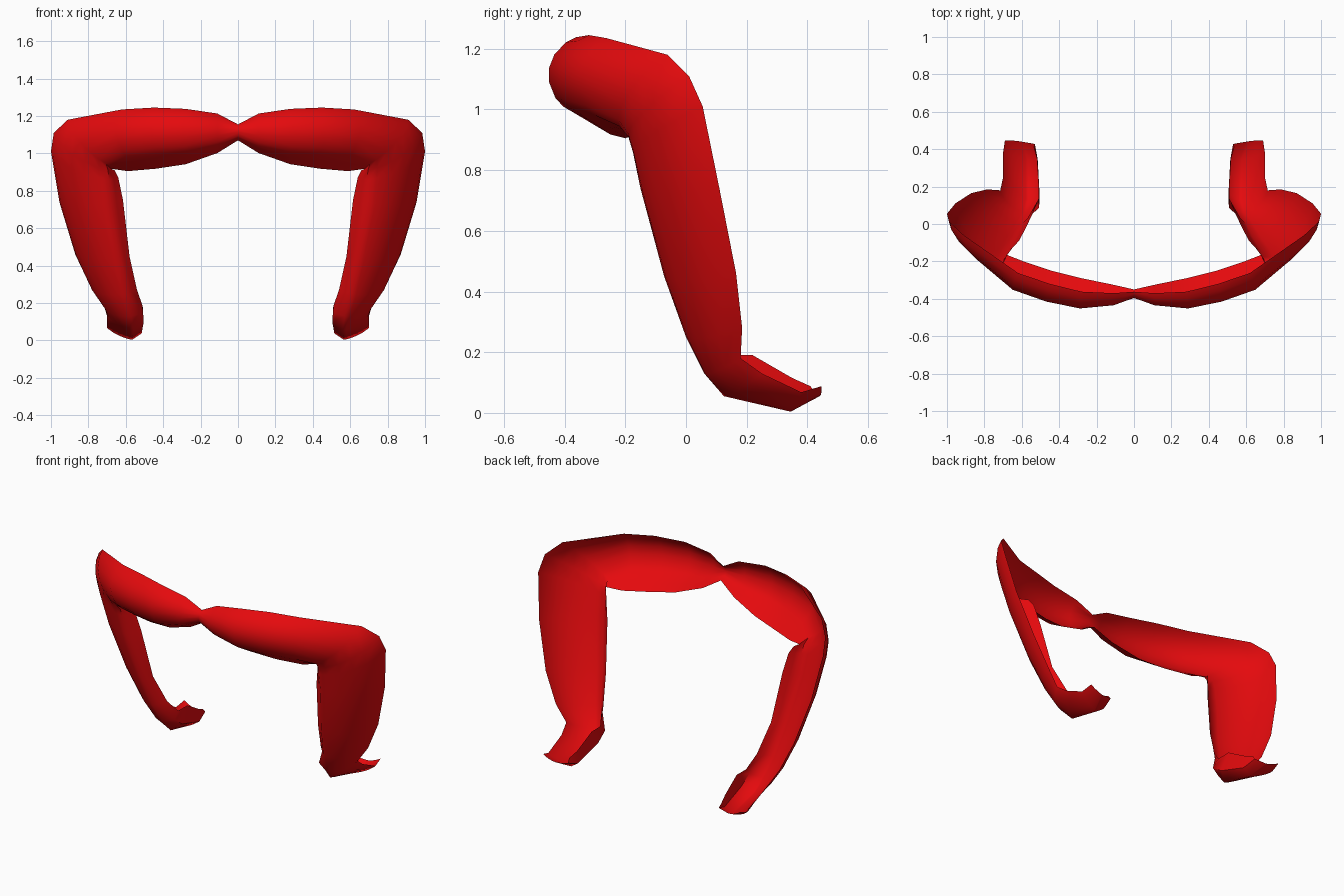
import bpy, bmesh
from mathutils import Vector

if "Cube" in bpy.data.objects:
    bpy.data.objects.remove(bpy.data.objects["Cube"])

red = bpy.data.materials.new("red")
red.diffuse_color = (0.78, 0.003, 0.004, 1)
red.use_nodes = True
red.node_tree.nodes["Principled BSDF"].inputs["Base Color"].default_value = red.diffuse_color

# Stations along the right half: outer edge, lower crease, inner free edge
stations = [
    ((0, -.362, 1.155), (0, -.385, 1.085), (0, -.35, 1.07)),
    ((.11, -.37, 1.213), (.11, -.395, 1.04), (.11, -.325, 1.002)),
    ((.28, -.362, 1.238), (.28, -.405, 1.01), (.28, -.29, .942)),
    ((.45, -.32, 1.245), (.44, -.37, 1.0), (.44, -.25, .918)),
    ((.62, -.262, 1.235), (.60, -.31, .985), (.59, -.20, .905)),
    ((.91, -.06, 1.18), (.705, -.22, .945), (.68, -.165, .918)),
    ((.985, .01, 1.11), (.695, -.19, .91), (.66, -.14, .91)),
    ((1.0, .055, 1.01), (.69, -.175, .86), (.64, -.115, .87)),
    ((.955, .11, .74), (.685, -.15, .74), (.615, -.09, .75)),
    ((.87, .165, .46), (.635, -.072, .45), (.58, -.025, .45)),
    ((.785, .185, .28), (.60, .0, .25), (.54, .06, .27)),
    ((.715, .18, .18), (.57, .06, .13), (.512, .13, .19)),
    ((.70, .25, .13), (.56, .125, .055), (.51, .22, .19)),
    ((.70, .38, .068), (.565, .345, .004), (.52, .35, .115)),
    ((.69, .447, .088), (.60, .44, .055), (.535, .41, .088)),
]
rows = [tuple(Vector(p) for p in s) for s in stations]
mids = [(a + b) / 2 for a, b, c in rows]

bm = bmesh.new()
rings = []
for i, (a, b, c) in enumerate(rows):
    tangent = mids[min(i + 1, len(rows) - 1)] - mids[max(i - 1, 0)]
    if i == 0:
        tangent = Vector((1, 0, 0))
    out = tangent.cross(a - b).normalized()
    # Bulge follows the width of the shell, flattening down the leg and foot
    h = (a - b).length * (.3 if i < 5 else .17 if i < 12 else .07)
    pts = [a.lerp(b, t) + out * h * (1 - (2 * t - 1) ** 2) ** .8
           for t in (0, .1, .3, .5, .7, .9, 1)]
    # Turned-in lip; at the foot it rises from a low inner corner
    if i > 10:
        pts.append(Vector((c.x - .005, b.y * .6 + c.y * .4, b.z * .7 + c.z * .3)))
    else:
        pts.append(b.lerp(c, .5))
    pts.append(c)
    rings.append([bm.verts.new(p) for p in pts])
for r, s in zip(rings, rings[1:]):
    for k in range(len(r) - 1):
        bm.faces.new((r[k], r[k + 1], s[k + 1], s[k]))

# Mirror the half across x = 0
geom = bm.verts[:] + bm.edges[:] + bm.faces[:]
dup = bmesh.ops.duplicate(bm, geom=geom)["geom"]
for v in [g for g in dup if isinstance(g, bmesh.types.BMVert)]:
    v.co.x *= -1
bmesh.ops.reverse_faces(bm, faces=[g for g in dup if isinstance(g, bmesh.types.BMFace)])
bmesh.ops.remove_doubles(bm, verts=bm.verts[:], dist=.0005)
bm.normal_update()
# Outside of the shell faces forward
front = min(bm.faces, key=lambda f: f.calc_center_median().y)
if front.normal.y > 0:
    bmesh.ops.reverse_faces(bm, faces=bm.faces[:])
me = bpy.data.meshes.new("curved_frame")
bm.to_mesh(me)
bm.free()
me.materials.append(red)
frame = bpy.data.objects.new("curved_frame", me)
bpy.context.collection.objects.link(frame)
bpy.context.view_layer.objects.active = frame
frame.select_set(True)
bpy.ops.object.shade_smooth_by_angle(angle=0.9)
